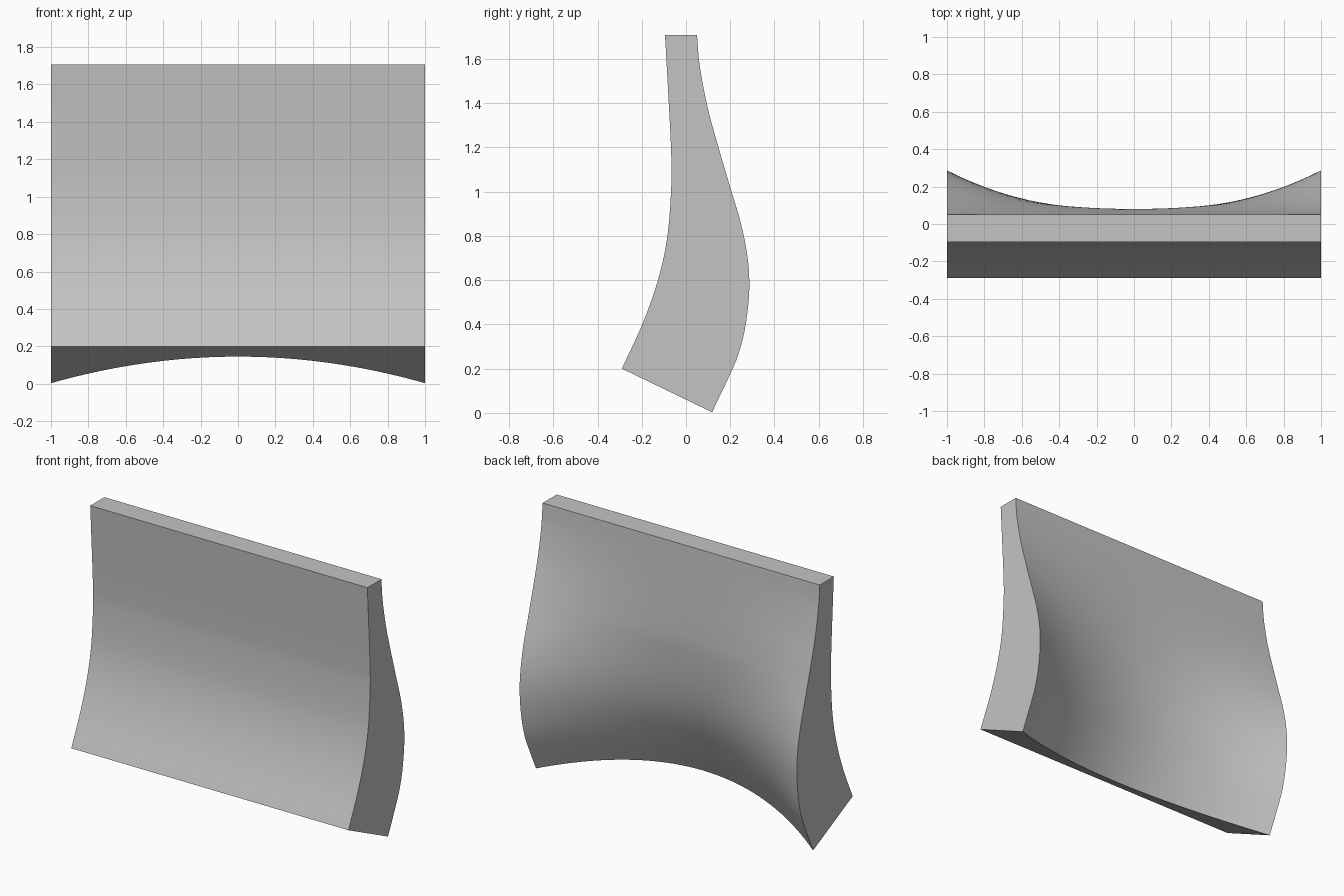
import bpy, bmesh, math
from mathutils import Vector

cube = bpy.data.objects.get("Cube")
if cube:
    bpy.data.objects.remove(cube, do_unlink=True)

ROWS, COLS = 40, 40

# Side profiles as (y, z), bottom to top
FRONT = [(-.29, .2), (-.198, .4), (-.127, .6), (-.084, .8), (-.066, 1.04),
         (-.068, 1.2), (-.079, 1.42), (-.095, 1.708)]
BACK_MIDDLE = [(-.175, .145), (-.079, .349), (.008, .562), (.056, .779),
               (.079, 1.04), (.077, 1.2), (.066, 1.42), (.05, 1.708)]
BACK_END = [(.118, .003), (.211, .2), (.245, .29), (.27, .4), (.286, .55), (.28, .69),
            (.25, .85), (.2, 1.02), (.15, 1.19), (.098, 1.38), (.062, 1.57), (.05, 1.708)]


def smooth_profile(points, count, steps=16):
    """Smooth curve through the points, resampled evenly by length."""
    p = [Vector(q) for q in points]
    p = [2 * p[0] - p[1]] + p + [2 * p[-1] - p[-2]]
    fine = []
    for a, b, c, d in zip(p, p[1:], p[2:], p[3:]):
        for i in range(steps):
            t = i / steps
            fine.append(b + (c - a) * t / 2 + (2 * a - 5 * b + 4 * c - d) * t * t / 2
                        + (3 * b - a - 3 * c + d) * t ** 3 / 2)
    fine.append(p[-2])
    lengths = [0.0]
    for a, b in zip(fine, fine[1:]):
        lengths.append(lengths[-1] + (b - a).length)
    result, k = [], 0
    for i in range(count + 1):
        s = lengths[-1] * i / count
        while k < len(fine) - 2 and lengths[k + 1] < s:
            k += 1
        f = (s - lengths[k]) / (lengths[k + 1] - lengths[k])
        result.append(fine[k].lerp(fine[k + 1], f))
    return result


front, middle, end = (smooth_profile(q, ROWS) for q in (FRONT, BACK_MIDDLE, BACK_END))

# Slab: straight front sheet, back hollowed across its width
bm = bmesh.new()
rings = []
for c in range(COLS + 1):
    x = -1 + 2 * c / COLS
    back = [m.lerp(e, x * x) for m, e in zip(middle, end)]
    rings.append([bm.verts.new((x, q.x, q.y)) for q in front + back[::-1]])
size = len(rings[0])
for a, b in zip(rings, rings[1:]):
    for i in range(size):
        j = (i + 1) % size
        bm.faces.new((a[i], b[i], b[j], a[j]))

# Flat ends
for ring in (rings[0], rings[-1]):
    for i in range(ROWS):
        bm.faces.new((ring[i], ring[i + 1], ring[size - 2 - i], ring[size - 1 - i]))
bmesh.ops.recalc_face_normals(bm, faces=bm.faces)

mesh = bpy.data.meshes.new("curved_panel")
bm.to_mesh(mesh)
bm.free()
panel = bpy.data.objects.new("curved_panel", mesh)
bpy.context.collection.objects.link(panel)

# Plain grey material
grey = bpy.data.materials.new("light_grey")
grey.use_nodes = True
colour = (.55, .55, .55, 1)
grey.diffuse_color = colour
grey.node_tree.nodes["Principled BSDF"].inputs["Base Color"].default_value = colour
mesh.materials.append(grey)

bpy.ops.object.select_all(action='DESELECT')
panel.select_set(True)
bpy.context.view_layer.objects.active = panel
bpy.ops.object.shade_smooth_by_angle(angle=math.radians(30))
